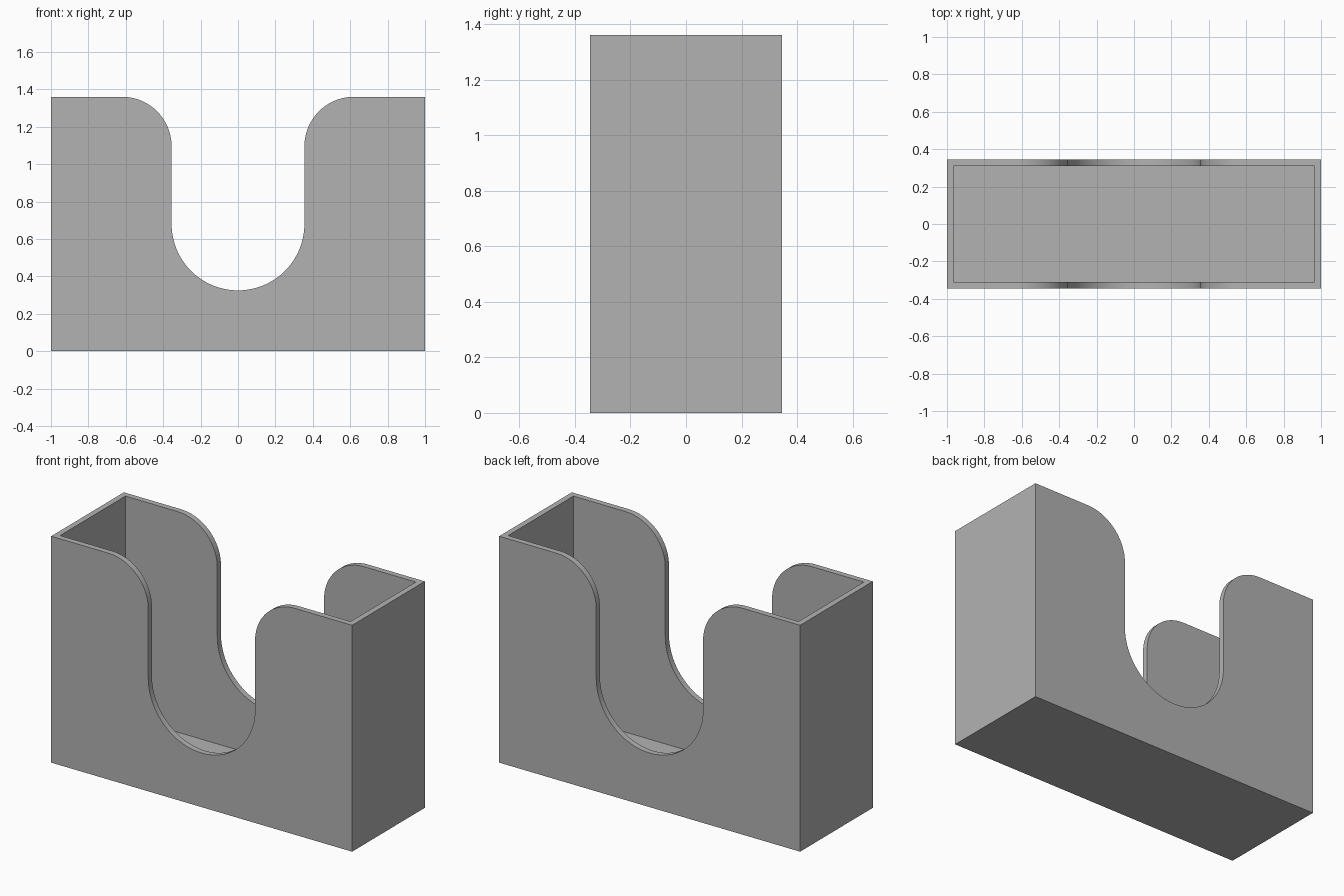
import bpy
import bmesh
from math import cos, sin, pi, radians

if "Cube" in bpy.data.objects:
    bpy.data.objects.remove(bpy.data.objects["Cube"], do_unlink=True)

HALF_X, HALF_Y, HEIGHT = 1.0, 0.345, 1.36
WALL = 0.035
NOTCH_R = 0.355          # half width of the notch and radius of its bottom
NOTCH_FLOOR = 0.325
LIP_R = 0.265            # rounded shoulders at the notch mouth
STEPS = 24

grey = bpy.data.materials.new("plain grey")
grey.use_nodes = True
colour = (0.448, 0.448, 0.448, 1.0)
grey.diffuse_color = colour
grey.node_tree.nodes["Principled BSDF"].inputs["Base Color"].default_value = colour


def arc(cx, cz, r, start, end):
    angles = [radians(start + (end - start) * i / STEPS) for i in range(STEPS + 1)]
    return [(cx + r * cos(a), cz + r * sin(a)) for a in angles]


def extruded(name, profile, half_depth):
    """Solid made from an x-z outline, extruded along y."""
    bm = bmesh.new()
    face = bm.faces.new([bm.verts.new((x, -half_depth, z)) for x, z in profile])
    result = bmesh.ops.extrude_face_region(bm, geom=[face])
    verts = [v for v in result["geom"] if isinstance(v, bmesh.types.BMVert)]
    bmesh.ops.translate(bm, verts=verts, vec=(0, 2 * half_depth, 0))
    bmesh.ops.recalc_face_normals(bm, faces=bm.faces)
    mesh = bpy.data.meshes.new(name)
    bm.to_mesh(mesh)
    bm.free()
    mesh.materials.append(grey)
    obj = bpy.data.objects.new(name, mesh)
    bpy.context.scene.collection.objects.link(obj)
    return obj


# Right half of the outline, from the notch bottom out to the base corner
half = arc(0, NOTCH_FLOOR + NOTCH_R, NOTCH_R, -90, 0)
half += arc(NOTCH_R + LIP_R, HEIGHT - LIP_R, LIP_R, 180, 90)
half += [(HALF_X, HEIGHT), (HALF_X, 0)]
outline = half + [(-x, z) for x, z in reversed(half[1:])]
tray = extruded("notched_tray", outline, HALF_Y)

# Hollow interior, open at the top
inner_x = HALF_X - WALL
cavity = extruded("cavity_cutter", [(-inner_x, WALL), (inner_x, WALL),
                                    (inner_x, HEIGHT + 1), (-inner_x, HEIGHT + 1)],
                  HALF_Y - WALL)
cavity.hide_render = True

cut = tray.modifiers.new("hollow", "BOOLEAN")
cut.operation = "DIFFERENCE"
cut.solver = "EXACT"
cut.object = cavity

bpy.ops.object.select_all(action="DESELECT")
tray.select_set(True)
bpy.context.view_layer.objects.active = tray
bpy.ops.object.modifier_apply(modifier=cut.name)
bpy.data.objects.remove(cavity, do_unlink=True)

# Smooth notch curves, crisp box edges
bpy.ops.object.shade_smooth_by_angle(angle=radians(30))
